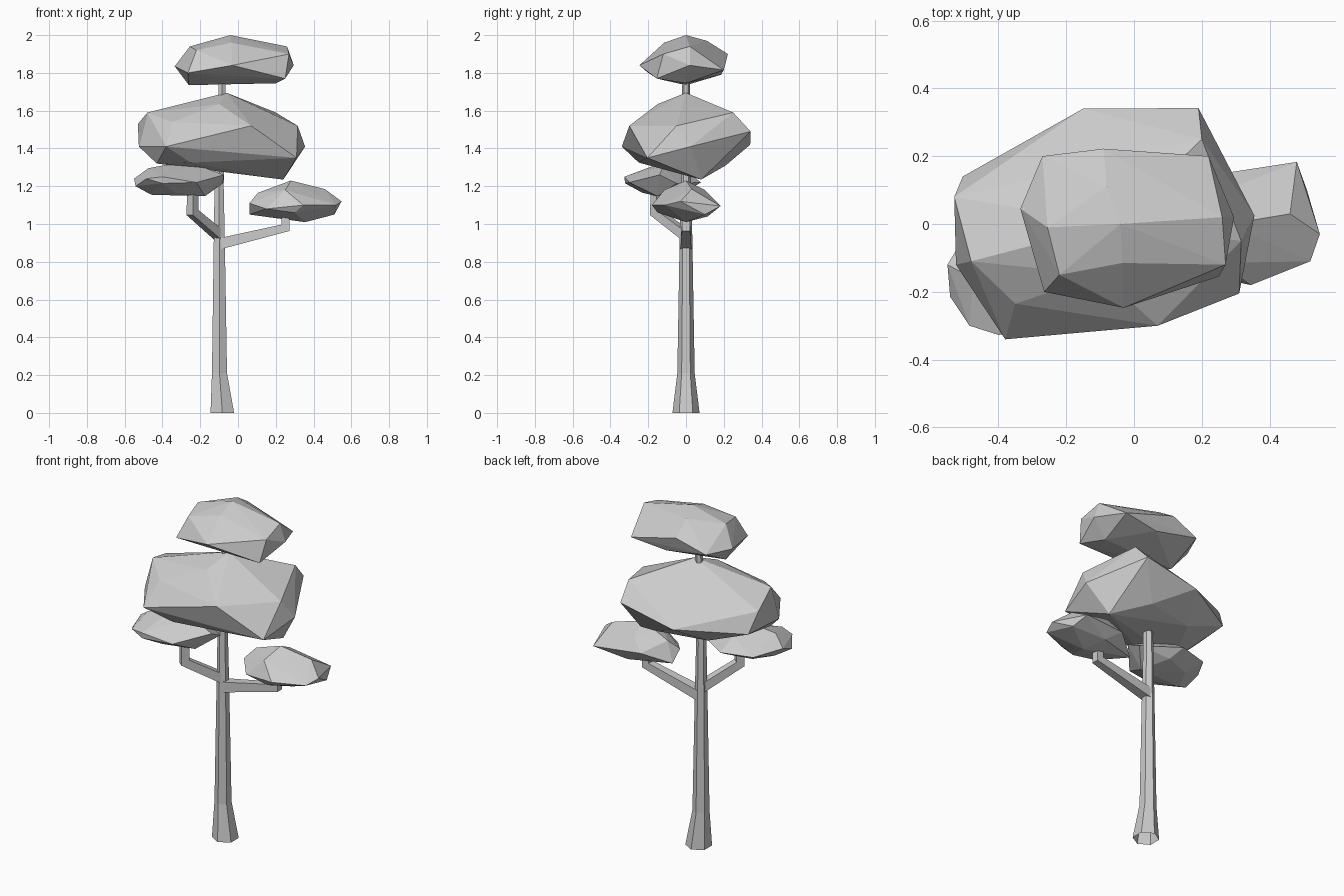
import bpy, bmesh
from math import cos, sin, pi
from mathutils import Vector


def finish(name, bm):
    bmesh.ops.recalc_face_normals(bm, faces=bm.faces)
    mesh = bpy.data.meshes.new(name)
    bm.to_mesh(mesh)
    bm.free()
    bpy.context.collection.objects.link(bpy.data.objects.new(name, mesh))


def tube(name, path, sides, start, side):
    """Tapered, mitred, open-ended prism along (x, y, z, radius) points in one plane."""
    bm = bmesh.new()
    pts = [Vector(p[:3]) for p in path]
    dirs = [(b - a).normalized() for a, b in zip(pts, pts[1:])]
    rings = []
    for i, p in enumerate(pts):
        before, after = dirs[max(i - 1, 0)], dirs[min(i, len(dirs) - 1)]
        tangent = (before + after).normalized()
        up = tangent.cross(side) / max(tangent.dot(after), 0.5)
        r = path[i][3]
        angles = [start + 2 * pi * k / sides for k in range(sides)]
        rings.append([bm.verts.new(p + r * (cos(a) * side + sin(a) * up)) for a in angles])
    for a, b in zip(rings, rings[1:]):
        for k in range(sides):
            j = (k + 1) % sides
            bm.faces.new((a[k], a[j], b[j], b[k]))
    finish(name, bm)


def foliage(name, points):
    """Faceted leaf clump: the hull around a few corner points."""
    bm = bmesh.new()
    for p in points:
        bm.verts.new(p)
    bmesh.ops.convex_hull(bm, input=bm.verts[:])
    loose = [v for v in bm.verts if not v.link_faces]
    bmesh.ops.delete(bm, geom=loose, context='VERTS')
    finish(name, bm)


# Trunk with flared foot
tube("trunk", [(-.083, 0, 0, .072), (-.098, 0, .21, .046), (-.099, 0, .9, .034),
               (-.1, 0, 1.2, .028), (-.085, 0, 1.72, .021), (-.08, 0, 1.85, .02)],
     6, pi / 2, Vector((1, 0, 0)))

# Branches, each bending upward into its clump
tube("right_branch", [(-.1, 0, .895, .042), (.252, 0, .98, .03), (.252, 0, 1.12, .026)],
     4, pi / 4, Vector((0, 1, 0)))
tube("left_branch", [(-.1, 0, .94, .036), (-.24, -.158, 1.06, .032), (-.24, -.158, 1.22, .03)],
     4, pi / 4, Vector((-.158, .14, 0)).normalized())

# Top clump
foliage("top_foliage", [
    (-.335, .045, 1.835), (-.27, .2, 1.84), (-.09, .222, 1.9), (.22, .2, 1.815),
    (.295, .02, 1.84), (.27, -.12, 1.9), (.25, -.155, 1.77), (-.03, -.247, 1.84),
    (-.265, -.2, 1.8), (-.255, -.01, 1.94), (-.22, -.15, 1.92), (-.035, -.115, 1.96),
    (-.04, 0, 2), (-.08, .11, 1.97), (.26, .02, 1.94), (.2, 0, 1.745),
    (-.26, 0, 1.735), (-.1, -.15, 1.775), (0, .185, 1.79)])

# Main canopy
foliage("main_foliage", [
    (-.53, .08, 1.53), (-.505, .14, 1.41), (-.15, .34, 1.42), (.19, .342, 1.49),
    (.2, .25, 1.59), (.355, .025, 1.41), (.31, -.205, 1.35), (.07, -.3, 1.52),
    (-.38, -.34, 1.41), (-.35, -.235, 1.54), (-.525, -.12, 1.41), (-.48, -.11, 1.59),
    (-.06, 0, 1.695), (-.1, -.15, 1.635), (.316, -.05, 1.52), (.24, .08, 1.235),
    (-.43, -.18, 1.32), (-.25, .15, 1.31), (-.25, -.25, 1.325), (.05, .21, 1.31)])

# Left small clump
foliage("left_foliage", [
    (-.55, -.12, 1.24), (-.542, -.215, 1.2), (-.485, -.3, 1.24), (-.4, -.327, 1.25),
    (-.4, -.322, 1.215), (-.475, -.16, 1.295), (-.345, -.14, 1.32), (-.21, -.12, 1.31),
    (-.075, -.14, 1.26), (-.08, -.05, 1.215), (-.175, -.15, 1.147), (-.46, -.17, 1.155),
    (-.22, -.3, 1.22), (-.33, -.23, 1.165), (-.28, .08, 1.22), (-.46, .03, 1.22),
    (-.3, -.01, 1.285), (-.4, -.05, 1.165), (-.25, 0, 1.175)])

# Right small clump
foliage("right_foliage", [
    (.06, -.03, 1.11), (.105, .02, 1.165), (.28, 0, 1.23), (.46, .03, 1.185),
    (.548, -.03, 1.12), (.52, -.11, 1.1), (.48, .183, 1.095), (.51, .1, 1.05),
    (.355, 0, 1.01), (.06, .04, 1.05), (.345, -.18, 1.1), (.15, -.14, 1.08),
    (.25, -.115, 1.18), (.3, -.15, 1.06), (.27, .1, 1.18), (.2, .14, 1.11),
    (.3, .115, 1.04)])
